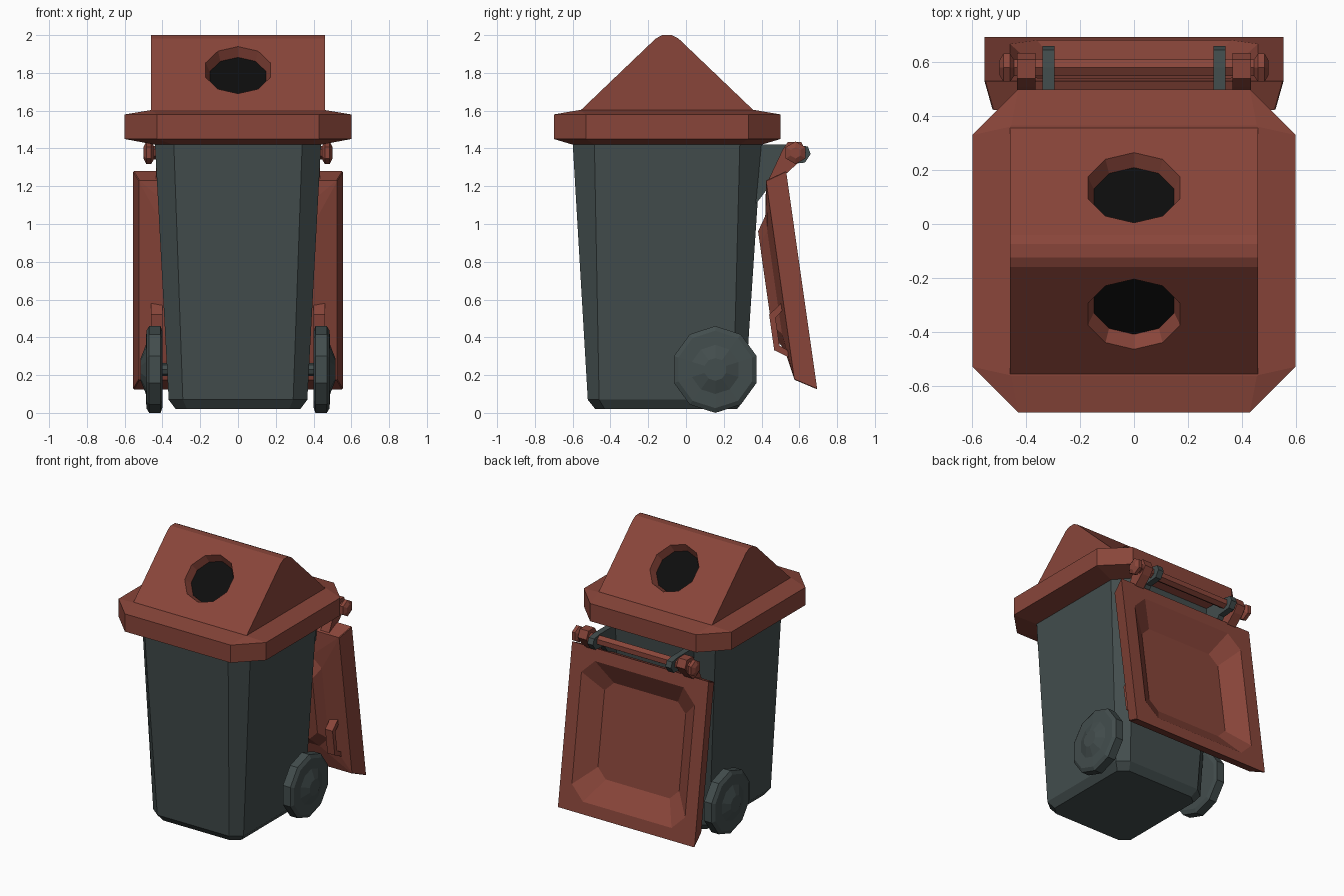
import bpy, bmesh, math
from mathutils import Vector, Matrix

if "Cube" in bpy.data.objects:
    bpy.data.objects.remove(bpy.data.objects["Cube"])


def material(name, rgb):
    m = bpy.data.materials.new(name)
    m.diffuse_color = (*rgb, 1)
    m.use_nodes = True
    m.node_tree.nodes["Principled BSDF"].inputs["Base Color"].default_value = m.diffuse_color
    return m


RED = material("brick_red", (0.25, 0.06, 0.042))
GREY = material("dark_green_grey", (0.055, 0.074, 0.074))
BLACK = material("black", (0.004, 0.004, 0.004))


def loft(name, rings, mat, matrix=None):
    """Skin a stack of equal-sized rings and cap both ends."""
    bm = bmesh.new()
    vs = [[bm.verts.new(p) for p in r] for r in rings]
    n = len(vs[0])
    for a, b in zip(vs, vs[1:]):
        for i in range(n):
            bm.faces.new((a[i], a[(i + 1) % n], b[(i + 1) % n], b[i]))
    bm.faces.new(vs[0])
    bm.faces.new(vs[-1])
    if matrix:
        bm.transform(matrix)
    bmesh.ops.recalc_face_normals(bm, faces=bm.faces)
    me = bpy.data.meshes.new(name)
    bm.to_mesh(me)
    bm.free()
    me.materials.append(mat)
    ob = bpy.data.objects.new(name, me)
    bpy.context.collection.objects.link(ob)
    return ob


def octagon(hx, y0, y1, z, cx=0.004, cy=None):
    """Rectangle with cut corners."""
    cy = cx if cy is None else cy
    return [(hx, y0 + cy, z), (hx, y1 - cy, z), (hx - cx, y1, z), (cx - hx, y1, z),
            (-hx, y1 - cy, z), (-hx, y0 + cy, z), (cx - hx, y0, z), (hx - cx, y0, z)]


def prism(name, profile, x0, x1, mat, matrix=None):
    return loft(name, [[(x, a, b) for a, b in profile] for x in (x0, x1)], mat, matrix)


def turned(name, profile, y, z, sides, mat, side=1):
    """Lathe (x, radius) pairs around an axis along x."""
    rings = []
    for x, r in profile:
        rings.append([(side * x, y + r * math.sin(math.tau * i / sides),
                       z + r * math.cos(math.tau * i / sides)) for i in range(sides)])
    return loft(name, rings, mat)


# tapered bin body
loft("bin_body", [octagon(0.33, -0.48, 0.27, 0.02, 0.06, 0.05),
                  octagon(0.367, -0.52, 0.31, 0.07, 0.075, 0.06),
                  octagon(0.44, -0.60, 0.40, 1.43, 0.10, 0.115)], GREY)

# octagonal collar under the roof
loft("lid_collar", [octagon(0.44, -0.60, 0.40, 1.42, 0.10, 0.115),
                    octagon(0.60, -0.70, 0.50, 1.45, 0.17, 0.17),
                    octagon(0.60, -0.70, 0.50, 1.58, 0.17, 0.17),
                    octagon(0.46, -0.565, 0.365, 1.603)], RED)

# gabled roof with rounded ridge
roof = prism("roof", [(-0.565, 1.595), (-0.16, 1.982), (-0.125, 2.0), (-0.075, 2.0),
                      (-0.04, 1.982), (0.365, 1.595)], -0.46, 0.46, RED)

# funnel openings in both slopes, with a dark inside
for s, label in ((-1, "front"), (1, "back")):
    normal = Vector((0, s * 0.69, 0.724))
    along = Vector((0, -s * 0.724, 0.69))
    centre = Vector((0, -0.1 + s * 0.235, 1.815))

    def ring(r, depth):
        return [centre - normal * depth + along * (r * math.cos(math.tau * i / 10))
                + Vector((r * math.sin(math.tau * i / 10), 0, 0)) for i in range(10)]

    cutter = loft("cutter", [ring(0.157, 0.06), ring(0.18 + 0.0115, -0.03)], RED)
    mod = roof.modifiers.new("hole", 'BOOLEAN')
    mod.object = cutter
    mod.operation = 'DIFFERENCE'
    mod.solver = 'EXACT'
    bpy.context.view_layer.objects.active = roof
    bpy.ops.object.modifier_apply(modifier="hole")
    bpy.data.objects.remove(cutter)
    loft(label + "_opening_inside", [ring(0.157, 0.061), ring(0.157, 0.057)], BLACK)

# hanging flap: local axes are x, down the panel, and toward the bin
down = Vector((0, 0.141, -0.990))
inward = Vector((0, -0.990, -0.141))
flap_frame = Matrix.Translation((0, 0.53, 1.28)) @ Matrix(
    ((1, 0, 0), (0, down.y, inward.y), (0, down.z, inward.z))).to_4x4()
loft("hanging_flap", [octagon(0.33, 0.24, 0.92, 0.10, 0.07),
                      octagon(0.46, 0.09, 1.08, 0.0, 0.10),
                      octagon(0.555, 0.0, 1.167, 0.0),
                      octagon(0.525, 0.034, 1.10, 0.112),
                      octagon(0.38, 0.22, 0.93, 0.143, 0.08),
                      octagon(0.33, 0.295, 0.86, 0.192, 0.07)], RED, flap_frame)

handle = [(0.67, 0.10), (0.74, 0.196), (0.93, 0.196), (0.995, 0.10),
          (0.96, 0.10), (0.91, 0.165), (0.76, 0.165), (0.71, 0.10)]
arm = [(0.43, 1.22), (0.51, 1.39), (0.54, 1.435), (0.61, 1.435),
       (0.635, 1.38), (0.60, 1.33), (0.535, 1.27)]
bracket = [(0.36, 1.42), (0.58, 1.42), (0.645, 1.41), (0.66, 1.37),
           (0.63, 1.325), (0.53, 1.315), (0.35, 1.08)]

# mirrored parts
for s, label in ((-1, "left"), (1, "right")):
    prism(label + "_flap_handle", handle, s * 0.40, s * 0.46, RED, flap_frame)
    prism(label + "_flap_arm", arm, s * 0.365, s * 0.435, RED)
    prism(label + "_hinge_bracket", bracket, s * 0.295, s * 0.34, GREY)
    turned(label + "_hinge_knob", [(0.43, 0.035), (0.445, 0.035), (0.46, 0.06),
                                   (0.485, 0.06), (0.50, 0.03)], 0.58, 1.377, 6, RED, s)
    turned(label + "_wheel", [(0.40, 0.20), (0.41, 0.23), (0.47, 0.23), (0.485, 0.205),
                              (0.488, 0.13), (0.515, 0.06)], 0.155, 0.23, 10, GREY, s)

# hinge rod and wheel axle
turned("hinge_rod", [(-0.44, 0.036), (0.44, 0.036)], 0.58, 1.377, 6, RED)
turned("axle", [(-0.42, 0.035), (0.42, 0.035)], 0.155, 0.23, 8, GREY)
